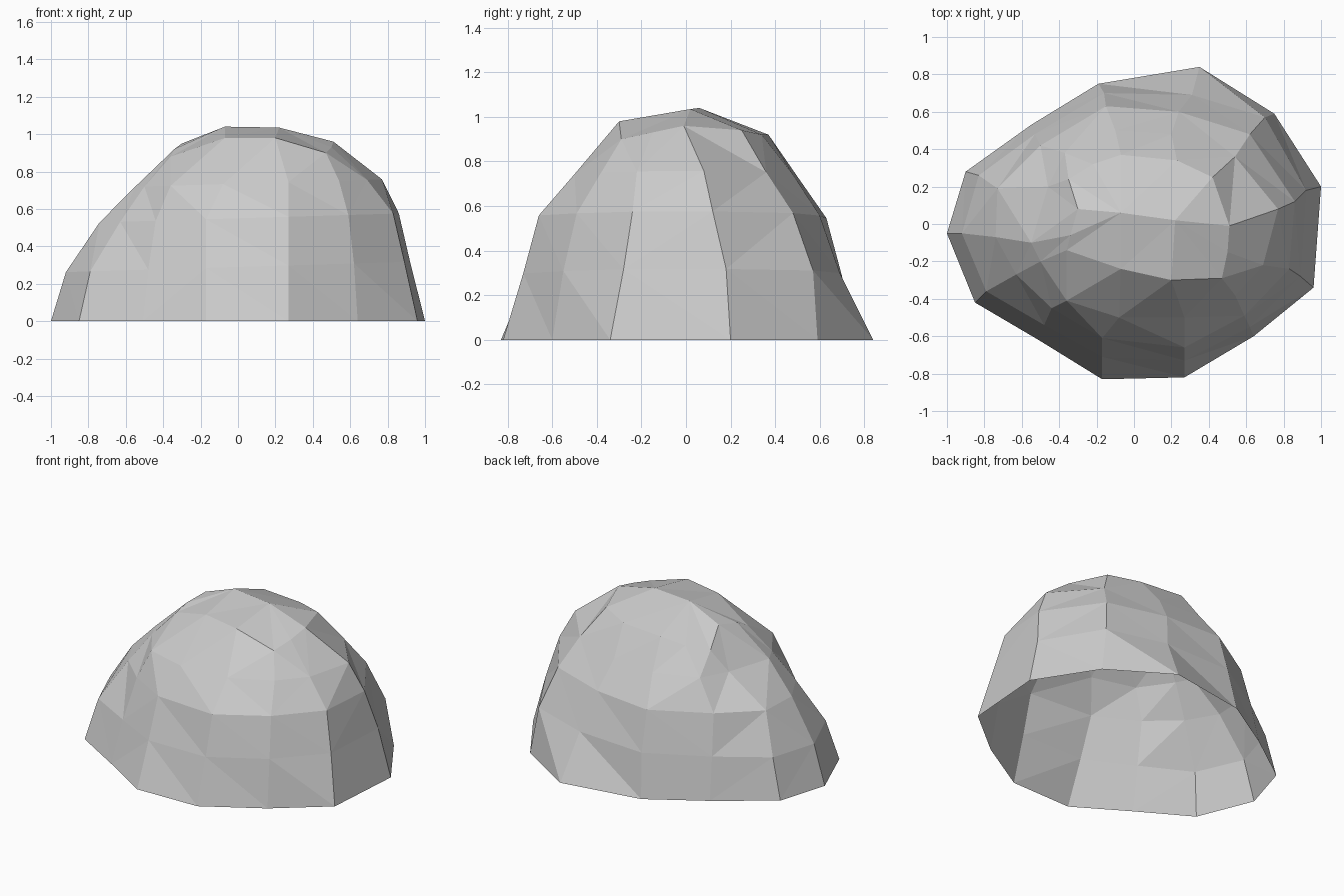
import bpy
import bmesh

cube = bpy.data.objects.get("Cube")
if cube:
    bpy.data.objects.remove(cube, do_unlink=True)


def make_material(name, value):
    material = bpy.data.materials.new(name)
    material.use_nodes = True
    colour = (value, value, value, 1)
    material.diffuse_color = colour
    shader = next(n for n in material.node_tree.nodes if n.type == "BSDF_PRINCIPLED")
    shader.inputs["Base Color"].default_value = colour
    shader.inputs["Roughness"].default_value = 0.9
    return material


# Horizontal outlines of the boulder, each starting at the -x end and running past the front
ground = [(-1, -.05), (-.85, -.42), (-.51, -.62), (-.17, -.83), (.27, -.82), (.64, -.6), (.96, -.34),
          (1, .2), (.75, .59), (.35, .84), (-.19, .75), (-.55, .53), (-.9, .28)]
skirt = [(-.92, -.05), (-.79, -.36), (-.48, -.54), (-.17, -.71), (.27, -.73), (.62, -.55), (.89, -.28),
         (.92, .18), (.7, .57), (.31, .69), (-.16, .7), (-.53, .48), (-.83, .26)]
waist = [(-.74, -.07), (-.63, -.27), (-.44, -.45), (-.17, -.61), (.27, -.66), (.59, -.49), (.83, -.24),
         (.86, .12), (.62, .48), (.24, .6), (-.15, .63), (-.5, .42), (-.73, .19)]
shoulder = [(-.55, -.1), (-.5, -.2), (-.36, -.41), (-.08, -.5), (.27, -.5), (.54, -.38), (.69, -.22),
            (.77, .08), (.54, .36), (.2, .48), (-.1, .5), (-.37, .38), (-.46, .2)]
rim = [(-.3, .08), (-.34, -.06), (-.36, -.14), (-.07, -.24), (.2, -.3), (.47, -.29), (.5, -.15),
       (.51, -.01), (.42, .25), (.23, .34), (-.07, .37), (-.22, .32), (-.35, .24)]
rim_heights = [.95, .92, .88, .98, .98, .9, .93, .96, .94, .92, .92, .88, .85]


def level(outline, height, tilt=0.03):
    """Lift an outline to a height, dipping slightly towards -x."""
    return [(x, y, height + tilt * x) for x, y in outline]


# The crown is a short ridge; every column closes on the nearer of its two ends
crown_low_x, crown_high_x = (-.07, .06, 1.04), (.22, .02, 1.035)
crown = [crown_low_x if x < 0 else crown_high_x for x, y in rim]

layers = [
    level(ground, 0, 0),
    level(skirt, .29),
    level(waist, .55),
    level(shoulder, .735),
    [(x, y, z) for (x, y), z in zip(rim, rim_heights)],
    crown,
]

# Skin the outlines into an open-bottomed shell
bm = bmesh.new()
rows = [[bm.verts.new(point) for point in layer] for layer in layers]
count = len(ground)
for lower, upper in zip(rows, rows[1:]):
    for i in range(count):
        j = (i + 1) % count
        bm.faces.new((lower[i], lower[j], upper[j], upper[i]))
bmesh.ops.remove_doubles(bm, verts=bm.verts, dist=0.001)
bmesh.ops.triangulate(bm, faces=bm.faces, quad_method="SHORT_EDGE")

mesh = bpy.data.meshes.new("boulder")
bm.to_mesh(mesh)
bm.free()
mesh.materials.append(make_material("stone grey", 0.6))
boulder = bpy.data.objects.new("boulder", mesh)
bpy.context.collection.objects.link(boulder)
